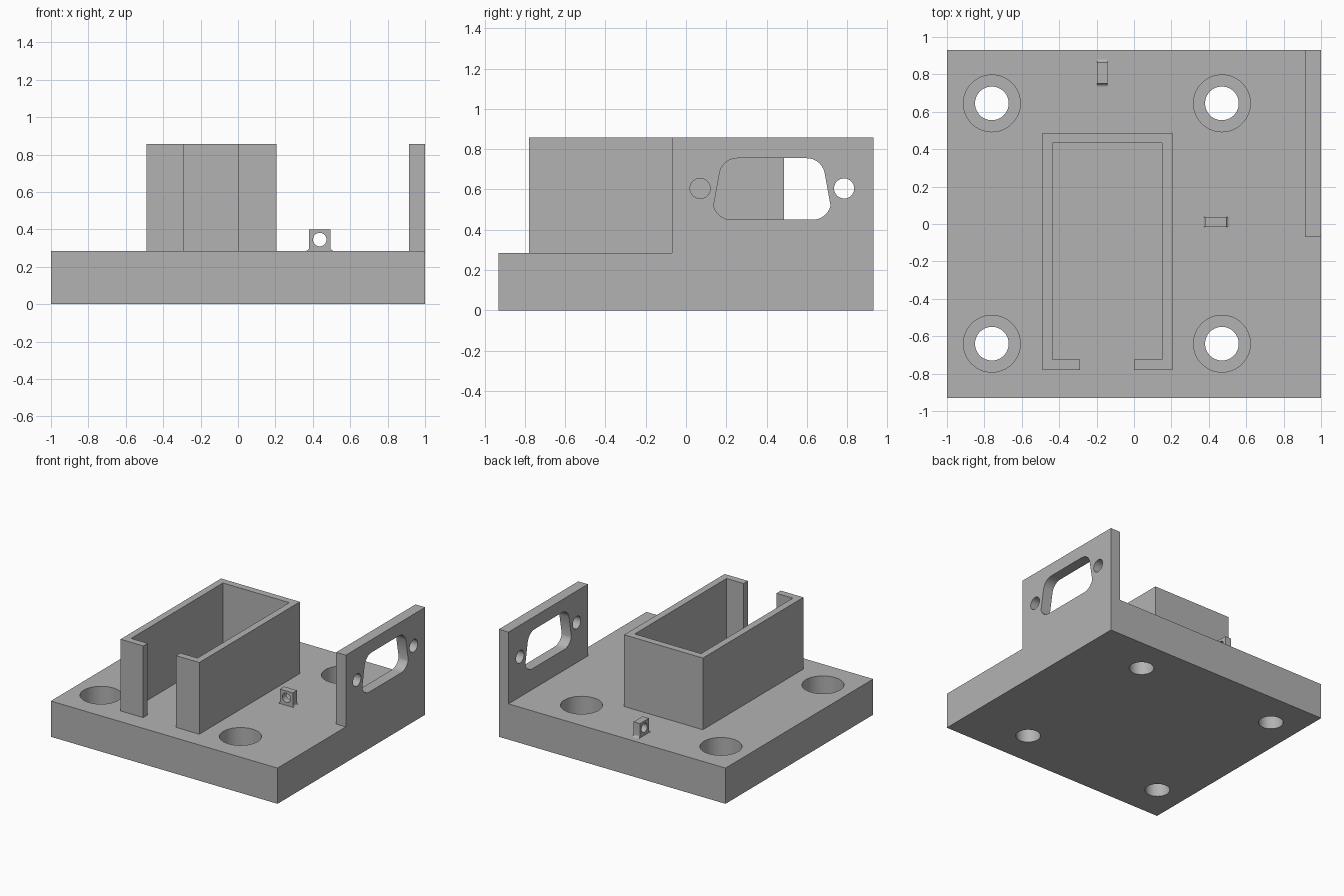
import bpy, bmesh
from math import sin, cos, pi, radians

cube = bpy.data.objects.get("Cube")
if cube:
    bpy.data.objects.remove(cube, do_unlink=True)

grey = bpy.data.materials.new("plain grey")
grey.use_nodes = True
colour = (0.45, 0.45, 0.45, 1)
grey.diffuse_color = colour
grey.node_tree.nodes["Principled BSDF"].inputs["Base Color"].default_value = colour

PLATE_TOP, WALL_TOP = 0.285, 0.857


def prism(name, outline, axis, lo, hi):
    """Extrude a 2D outline along an axis from lo to hi."""
    place = {"x": lambda u, v, w: (w, u, v),
             "y": lambda u, v, w: (u, w, v),
             "z": lambda u, v, w: (u, v, w)}[axis]
    bm = bmesh.new()
    rings = [[bm.verts.new(place(u, v, w)) for u, v in outline] for w in (lo, hi)]
    n = len(outline)
    for ring in rings:
        bm.faces.new(ring)
    for i in range(n):
        j = (i + 1) % n
        bm.faces.new((rings[0][i], rings[0][j], rings[1][j], rings[1][i]))
    bmesh.ops.recalc_face_normals(bm, faces=bm.faces)
    mesh = bpy.data.meshes.new(name)
    bm.to_mesh(mesh)
    bm.free()
    mesh.materials.append(grey)
    obj = bpy.data.objects.new(name, mesh)
    bpy.context.collection.objects.link(obj)
    return obj


def rect(u0, u1, v0, v1):
    return [(u0, v0), (u1, v0), (u1, v1), (u0, v1)]


def arc(cu, cv, r, start, end, steps):
    angles = [radians(start + (end - start) * i / steps) for i in range(steps + 1)]
    return [(cu + r * cos(a), cv + r * sin(a)) for a in angles]


def circle(cu, cv, r, sides=64):
    return arc(cu, cv, r, 0, 360, sides)[:-1]


def combine(target, tool, operation="DIFFERENCE"):
    """Apply a boolean and discard the tool."""
    mod = target.modifiers.new("bool", "BOOLEAN")
    mod.operation, mod.solver, mod.object = operation, "EXACT", tool
    bpy.context.view_layer.objects.active = target
    bpy.ops.object.modifier_apply(modifier=mod.name)
    bpy.data.objects.remove(tool, do_unlink=True)


def finish(obj):
    bpy.ops.object.select_all(action="DESELECT")
    obj.select_set(True)
    bpy.context.view_layer.objects.active = obj
    bpy.ops.object.shade_smooth_by_angle(angle=radians(30))


# Base plate with the upright connector panel grown out of one edge
base = prism("base_plate_and_panel", rect(-1, 1, -0.93, 0.93), "z", 0, PLATE_TOP)
combine(base, prism("panel", rect(-0.07, 0.93, 0.1, WALL_TOP), "x", 0.915, 1), "UNION")

# Counterbored mounting holes
for x in (-0.76, 0.47):
    for y in (-0.64, 0.645):
        combine(base, prism("bore", circle(x, y, 0.09), "z", -0.1, 0.2))
        combine(base, prism("counterbore", circle(x, y, 0.152), "z", 0.11, 0.4))

# D-shaped connector opening with its two screw holes
d_mid, tilt, r = 0.4275, 13.5, 0.09
opening = (arc(d_mid + 0.2025, 0.54, r, -90, tilt * -1, 8)
           + arc(d_mid + 0.1725, 0.665, r, tilt, 90, 8)
           + arc(d_mid - 0.1725, 0.665, r, 90, 180 - tilt, 8)
           + arc(d_mid - 0.2025, 0.54, r, 180 + tilt, 270, 8))
for outline in (opening, circle(0.07, 0.605, 0.05, 40), circle(0.785, 0.605, 0.05, 40)):
    combine(base, prism("cutter", outline, "x", 0.8, 1.1))
finish(base)

# Open-topped enclosure with a gap in its front wall
x0, x1, y0, y1, wall = -0.49, 0.205, -0.78, 0.487, 0.055
gap0, gap1 = -0.29, 0.0
enclosure = prism("enclosure_wall", [
    (gap0, y0), (x0, y0), (x0, y1), (x1, y1), (x1, y0), (gap1, y0),
    (gap1, y0 + wall), (x1 - wall, y0 + wall), (x1 - wall, y1 - wall),
    (x0 + wall, y1 - wall), (x0 + wall, y0 + wall), (gap0, y0 + wall)],
    "z", PLATE_TOP, WALL_TOP)


# Cable tie loops with filleted feet
def tie_loop(name, axis, centre, lo, hi):
    half, foot, top = 0.057, 0.018, 0.4
    right = arc(half + foot, PLATE_TOP + foot, foot, 270, 180, 6) + [(half, top)]
    profile = right + [(-u, v) for u, v in reversed(right)]
    loop = prism(name, [(centre + u, v) for u, v in profile], axis, lo, hi)
    combine(loop, prism("eye", circle(centre, 0.345, 0.036, 32), axis, lo - 0.1, hi + 0.1))
    finish(loop)


tie_loop("side_tie_loop", "y", 0.437, -0.015, 0.038)
tie_loop("back_tie_loop", "x", 0.807, -0.198, -0.143)
